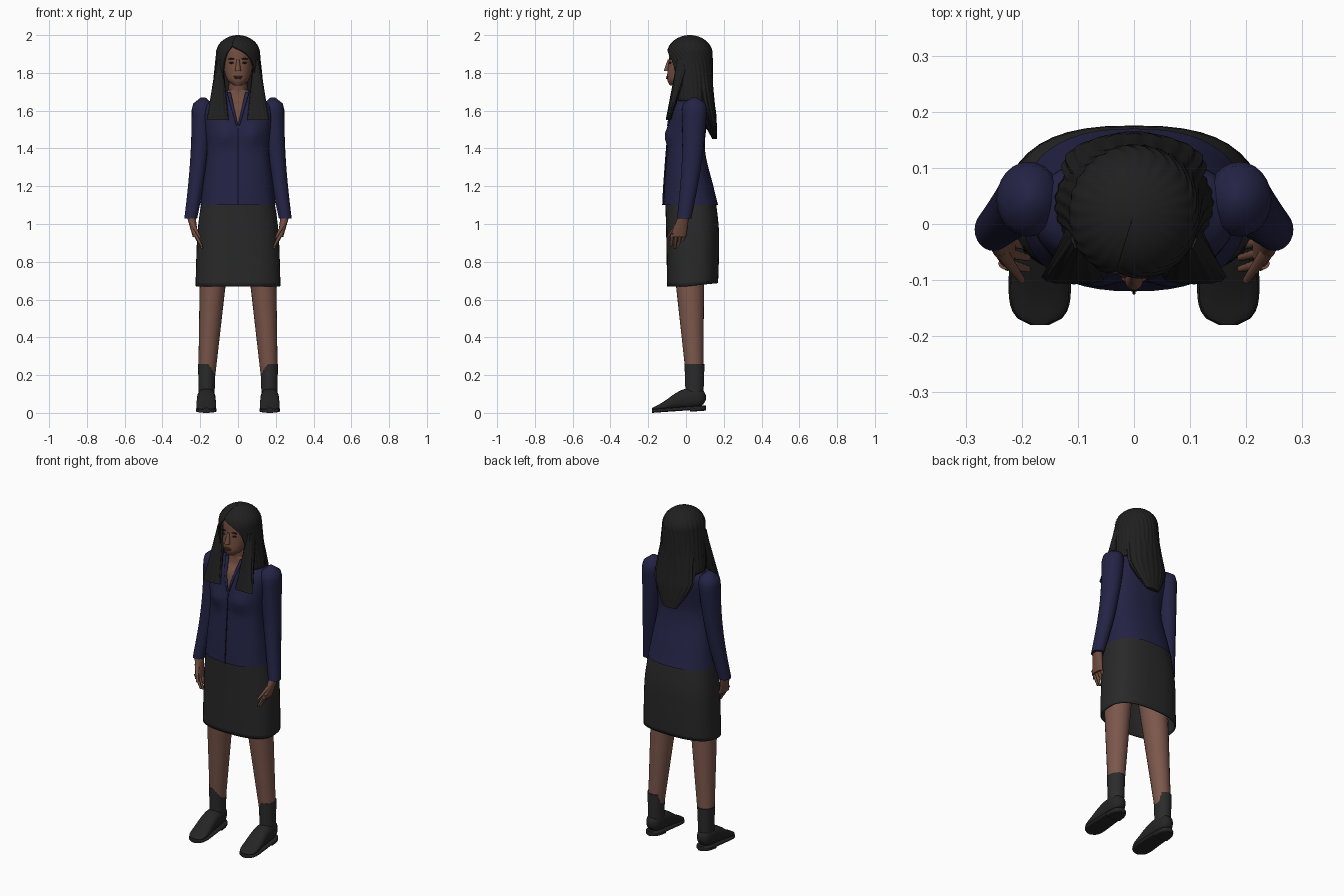
import bpy, bmesh, math
from mathutils import Vector

cube = bpy.data.objects.get("Cube")
if cube:
    bpy.data.objects.remove(cube)


def material(name, red, green, blue):
    mat = bpy.data.materials.new(name)
    mat.use_nodes = True
    mat.diffuse_color = (red, green, blue, 1)
    shader = mat.node_tree.nodes["Principled BSDF"]
    shader.inputs["Base Color"].default_value = mat.diffuse_color
    shader.inputs["Roughness"].default_value = .8
    return mat


def grey(name, value):
    return material(name, value, value, value)


SKIN = material("brown skin", .17, .075, .05)
LEG = material("leg skin", .2, .095, .07)
LIP = material("dark lips", .12, .04, .035)
SHIRT = material("navy cloth", .017, .017, .06)
SEAM = material("dark navy seam", .01, .01, .03)
SKIRT = grey("charcoal cloth", .022)
HAIR = grey("black hair", .014)
SOCK = grey("grey sock", .024)
SHOE = grey("black leather", .018)
EYE = grey("dark eye", .01)
SIDES = (("left", 1), ("right", -1))
parts = []


def finish(name, bm, mat):
    bmesh.ops.recalc_face_normals(bm, faces=bm.faces)
    mesh = bpy.data.meshes.new(name)
    bm.to_mesh(mesh)
    bm.free()
    mesh.materials.append(mat)
    part = bpy.data.objects.new(name, mesh)
    bpy.context.collection.objects.link(part)
    parts.append(part)
    return part


def thicken(part, thickness):
    solid = part.modifiers.new("Thickness", "SOLIDIFY")
    solid.thickness = thickness


def smooth_rings(rings, steps):
    """Pass a smooth curve through every column of a list of rings."""
    result = []
    last = len(rings) - 1
    for i in range(last):
        four = [rings[max(0, min(last, i + k))] for k in (-1, 0, 1, 2)]
        for step in range(steps):
            t = step / steps
            result.append([q + t / 2 * (r - p + t * (2 * p - 5 * q + 4 * r - s + t * (3 * (q - r) + s - p)))
                           for p, q, r, s in zip(*four)])
    return result + [rings[last]]


def bridge(bm, rows, closed=True):
    count = len(rows[0])
    for low, high in zip(rows, rows[1:]):
        for i in range(count if closed else count - 1):
            j = (i + 1) % count
            bm.faces.new((low[i], low[j], high[j], high[i]))


def signed_power(value, exponent):
    return math.copysign(abs(value) ** exponent, value)


def loft(name, rings, mat, segments=24, power=2, steps=1, lengthwise=False, caps=True, ripple=0, waves=12):
    """Join rounded-box rings, each (x, y, z, half width, half depth)."""
    bm = bmesh.new()
    rows = []
    for x, y, z, width, depth in smooth_rings(rings, steps):
        row = []
        for k in range(segments):
            angle = math.tau * k / segments
            wave = 1 + ripple * math.cos(waves * angle)
            u = width * wave * signed_power(math.cos(angle), 2 / power)
            v = depth * wave * signed_power(math.sin(angle), 2 / power)
            row.append(bm.verts.new((x + u, y, z + v) if lengthwise else (x + u, y + v, z)))
        rows.append(row)
    bridge(bm, rows)
    if caps:
        bm.faces.new(rows[0])
        bm.faces.new(rows[-1])
    return finish(name, bm, mat)


def pair(name, rings, mat, **options):
    for side, sign in SIDES:
        loft(f"{side}_{name}", [(sign * ring[0], *ring[1:]) for ring in rings], mat, **options)


def taper(top, bottom, top_size, bottom_size, bow=(0, 0), dome=0):
    """Rings of a limb, optionally bowed sideways and domed at the top."""
    top, bottom, bend = Vector(top), Vector(bottom), Vector((*bow, 0))
    start, end = Vector(top_size), Vector(bottom_size)
    rings = []
    for i in range(21):
        t = i / 20
        size = start.lerp(end, t)
        if t < dome:
            size *= max(.2, math.sqrt(1 - (1 - t / dome) ** 2))
        rings.append((*(top.lerp(bottom, t) + bend * math.sin(math.pi * t)), *size))
    return rings


def span(z, front, back, width):
    """Centred ring given by its front and back limits."""
    return (0, (front + back) / 2, z, width, (back - front) / 2)


def ellipsoid(name, centre, size, mat):
    bm = bmesh.new()
    bmesh.ops.create_uvsphere(bm, u_segments=16, v_segments=8, radius=1)
    for v in bm.verts:
        v.co = Vector(centre) + Vector(a * b for a, b in zip(v.co, size))
    finish(name, bm, mat)


# Shirt body with bust shaping and a clean V cut showing skin
body = smooth_rings([span(1.1, -.12, .17, .2), span(1.2, -.115, .145, .187), span(1.4, -.1, .1, .164),
                     span(1.6, -.08, .12, .18), span(1.66, -.04, .1, .13), span(1.71, -.03, .08, .056)], 8)
shirt = loft("shirt_body", body, SHIRT, segments=48, power=2.4, caps=False)
shirt.data.materials.append(SKIN)
NECKLINE, SLOPE = 1.53, .3
bm = bmesh.new()
bm.from_mesh(shirt.data)
for v in bm.verts:
    if v.co.y < 0:
        offset = Vector((abs(v.co.x) - .075, v.co.z - 1.47)) / .05
        v.co.y -= .025 * math.exp(-offset.length_squared)


def near_collar(face):
    middle = face.calc_center_median()
    return middle.y < .02 and middle.z > NECKLINE - .03


for side, sign in SIDES:
    faces = [f for f in bm.faces if near_collar(f)]
    edges = {e for f in faces for e in f.edges}
    verts = {v for f in faces for v in f.verts}
    bmesh.ops.bisect_plane(bm, geom=[*faces, *edges, *verts], plane_co=(0, 0, NECKLINE),
                           plane_no=(sign, 0, -SLOPE))
for f in bm.faces:
    middle = f.calc_center_median()
    f.material_index = int(near_collar(f) and abs(middle.x) < SLOPE * (middle.z - NECKLINE))
bm.to_mesh(shirt.data)
bm.free()
pair("lapel", taper((.05, -.03, 1.7), (.004, -.095, 1.52), (.011, .01), (.005, .005), bow=(0, -.012)), SHIRT)
loft("front_seam", [(0, y - depth - .003, z, .003, .003) for x, y, z, width, depth in body if z < NECKLINE],
     SEAM, segments=8)

# Sleeves
pair("sleeve", taper((.185, .045, 1.67), (.25, -.01, 1.03), (.06, .07), (.034, .038),
                     bow=(-.012, .015), dome=.1), SHIRT)

# Hands: palm, four fingers and a thumb
pair("palm", taper((.25, -.01, 1.05), (.225, -.042, .93), (.024, .028), (.014, .042)), SKIN)
for i, finger in enumerate(("index", "middle", "ring", "little")):
    y = -.07 + i / 50
    pair(finger + "_finger", taper((.23, y, .95), (.19, y - .01, .87 + .01 * abs(i - 1)),
                                   (.012, .011), (.006, .006)), SKIN, segments=10)
pair("thumb", taper((.24, -.045, 1), (.2, -.1, .925), (.013, .014), (.006, .006)), SKIN, segments=10)

# Skirt: open shell, its hem a little higher at the back
skirt = loft("skirt", [span(.67, -.1, .17, .225), span(.95, -.105, .175, .215), span(1.14, -.11, .155, .19)],
             SKIRT, segments=40, power=2.6, steps=8, caps=False)
for v in skirt.data.vertices:
    if v.co.z < .7:
        v.co.z += max(0, v.co.y) / 10
thicken(skirt, .006)

# Legs and socks
pair("leg", taper((.12, .01, .9), (.165, .045, .2), (.08, .088), (.045, .046)), LEG)
pair("sock", taper((.165, .045, .26), (.166, .045, .08), (.047, .053), (.041, .047)), SOCK)

# Shoes: an upper on a flat sole, rounded at toe and heel
upper, sole = [], []
for i in range(25):
    t = i / 24
    rounding = math.sqrt(1 - abs(1.98 * t - .99) ** 6)
    rise = min(1, t / .65)
    y, bottom = -.18 + .285 * t, .01 + .02 * t
    height = .025 + .08 * rise * rise * (3 - 2 * rise)
    width = (.056 - .012 * t) * rounding
    upper.append((.168, y, bottom + height / 2, width, height / 2 * rounding))
    sole.append((.168, y, bottom, width + .003, .01))
pair("shoe", upper, SHOE, lengthwise=True, power=2.5)
pair("sole", sole, SHOE, lengthwise=True, power=4)
pair("heel", [(x, y, z - .008, width, depth) for x, y, z, width, depth in sole[17:]], SHOE,
     lengthwise=True, power=4)

# Neck, head and facial features
loft("neck", taper((0, .015, 1.78), (0, .035, 1.6), (.048, .055), (.053, .055)), SKIN)
loft("head", [span(1.733, -.085, -.035, .022), span(1.77, -.1, .04, .06), span(1.86, -.092, .12, .082),
              span(1.94, -.08, .12, .08), span(1.98, -.03, .07, .04)], SKIN, segments=32, steps=6)
loft("nose", taper((0, -.09, 1.87), (0, -.1, 1.81), (.007, .007), (.016, .018)), SKIN)
ellipsoid("upper_lip", (0, -.097, 1.78), (.023, .008, .005), LIP)
ellipsoid("lower_lip", (0, -.097, 1.772), (.02, .009, .006), LIP)
for side, sign in SIDES:
    ellipsoid(side + "_eye", (sign * .033, -.083, 1.853), (.014, .007, .005), EYE)
    ellipsoid(side + "_brow", (sign * .034, -.084, 1.874), (.019, .006, .004), HAIR)

# Hair cap: a dome that falls into a curtain, parted to one side and open over the face
bm = bmesh.new()
rows = []
for i in range(33):
    if i < 16:
        polar = math.pi / 2 * (i + .5) / 16
        z, dome, fall = 1.9 + math.cos(polar) / 10, math.sin(polar), 0
    else:
        fall = (i - 16) / 64
        z, dome = 1.9 - fall, 1
    opening = 1 - math.exp(-max(0, 1.94 - z) / .04)
    first, final = 1.1 * opening - .3, math.tau - .3 - .4 * opening
    row = []
    for k in range(121):
        angle = first + (final - first) * k / 120
        wave = dome * (1 + .012 * dome * math.cos(k * math.tau / 5))
        row.append(bm.verts.new(((.116 + fall / 10) * wave * math.sin(angle),
                                 .02 + fall / 16 - (.12 - fall / 20) * wave * math.cos(angle), z)))
    rows.append(row)
bridge(bm, rows, closed=False)
bm.faces.new(rows[0])
thicken(finish("hair_cap", bm, HAIR), .008)

# Long hair over the chest and back
pair("front_hair", taper((.097, -.01, 1.87), (.107, -.094, 1.55), (.016, .035), (.056, .013)), HAIR,
     segments=60, ripple=.04, power=2.4)
loft("back_hair", [span(1.86, -.02, .13, .1), span(1.65, .04, .15, .125), span(1.57, .075, .16, .115),
                   span(1.45, .14, .165, .045)], HAIR, segments=100, steps=8, ripple=.025, waves=20)

# Smooth shading with sharp rims
bpy.ops.object.select_all(action="DESELECT")
for part in parts:
    part.select_set(True)
bpy.context.view_layer.objects.active = shirt
bpy.ops.object.shade_smooth_by_angle(angle=math.radians(50))
